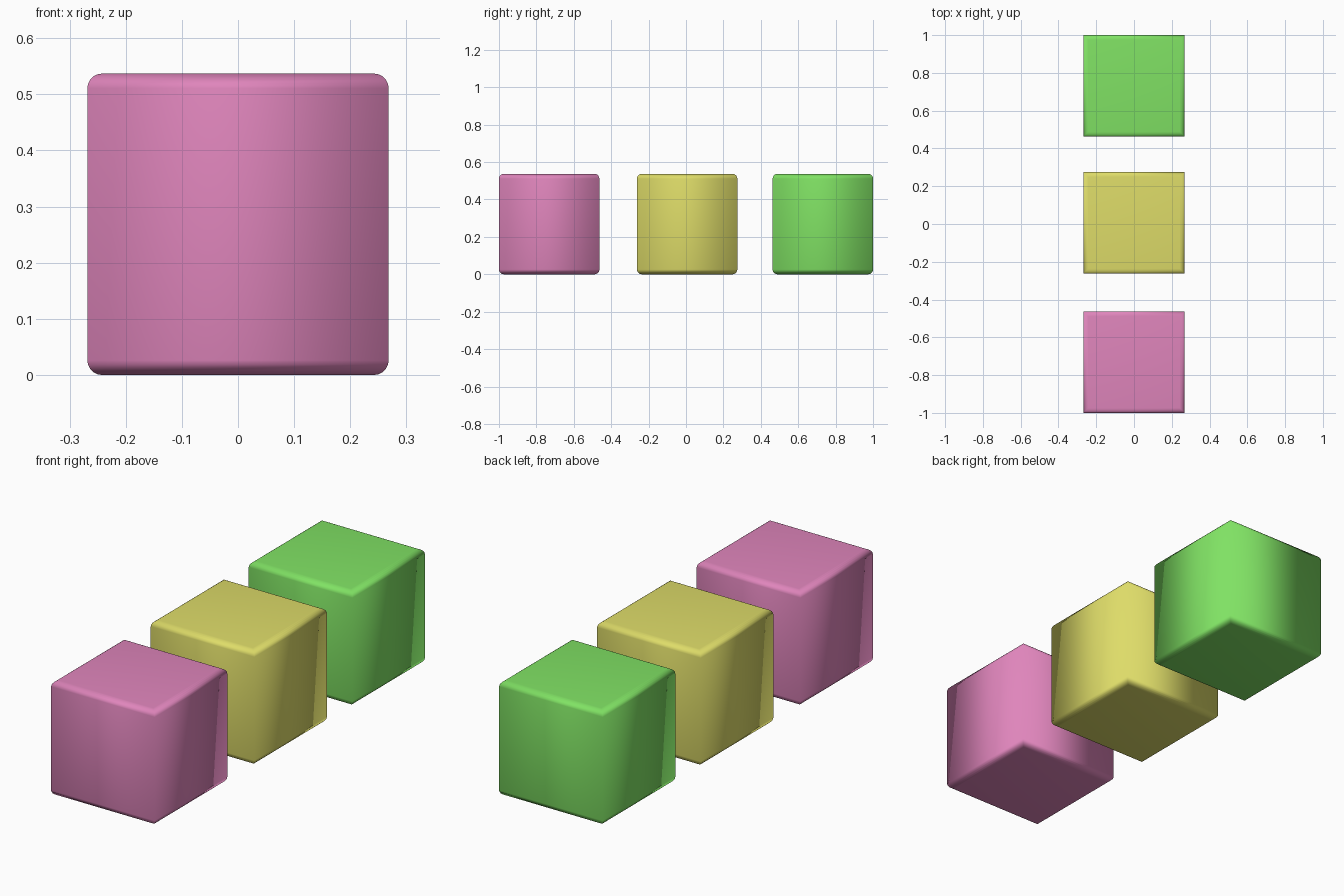
import bpy, bmesh, math

if "Cube" in bpy.data.objects:
    bpy.data.objects.remove(bpy.data.objects["Cube"])

SIZE = 0.537     # block edge length
ROUND = 0.026    # rounding of the top and bottom rims
STEPS = 5


def rounded_block(name, y, color):
    # square rings stacked along a rounded profile; upright corners stay sharp
    h = SIZE / 2
    arc = [math.pi / 2 * i / STEPS for i in range(STEPS + 1)]
    profile = [(h - ROUND + ROUND * math.sin(a), ROUND - ROUND * math.cos(a)) for a in arc]
    profile += [(r, SIZE - z) for r, z in reversed(profile)]

    bm = bmesh.new()
    rings = [[bm.verts.new((sx * r, sy * r, z))
              for sx, sy in ((-1, -1), (1, -1), (1, 1), (-1, 1))] for r, z in profile]
    for low, high in zip(rings, rings[1:]):
        for i in range(4):
            j = (i + 1) % 4
            bm.faces.new((low[i], low[j], high[j], high[i]))
    bm.faces.new(rings[0][::-1])
    bm.faces.new(rings[-1])
    for f in bm.faces:
        f.smooth = True

    mesh = bpy.data.meshes.new(name)
    bm.to_mesh(mesh)
    bm.free()
    mat = bpy.data.materials.new(name + "_paint")
    mat.diffuse_color = (*color, 1)
    mat.use_nodes = True
    mat.node_tree.nodes["Principled BSDF"].inputs["Base Color"].default_value = mat.diffuse_color
    mesh.materials.append(mat)
    obj = bpy.data.objects.new(name, mesh)
    obj.location.y = y
    bpy.context.collection.objects.link(obj)


# Row of three blocks, front to back
rounded_block("pink_block", -1 + SIZE / 2, (0.74, 0.235, 0.50))
rounded_block("yellow_block", 0.006, (0.73, 0.715, 0.14))
rounded_block("green_block", 1 - SIZE / 2, (0.216, 0.76, 0.127))
